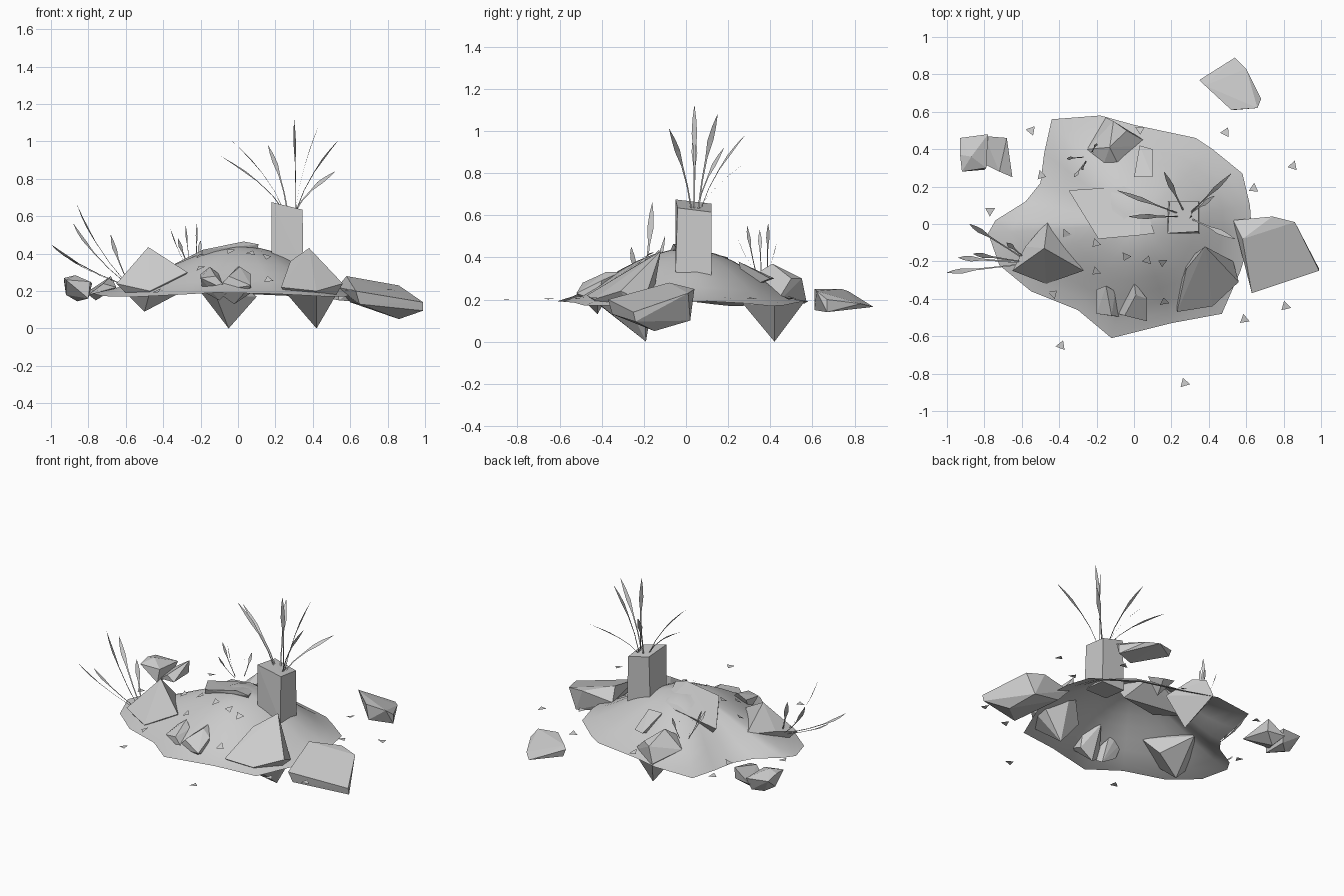
import bpy, bmesh, math, random
from mathutils import Vector
from mathutils.bvhtree import BVHTree
random.seed(4)


def finish(bm, name, smooth=False):
    me = bpy.data.meshes.new(name)
    bm.to_mesh(me)
    bm.free()
    ob = bpy.data.objects.new(name, me)
    bpy.context.collection.objects.link(ob)
    for p in me.polygons:
        p.use_smooth = smooth
    return ob


# dirt mound: outline rings rounding off towards a raised centre, open underneath
outline = [(-.44, .56), (-.18, .58), (0, .53), (.33, .46), (.42, .40), (.58, .27), (.62, .1),
           (.63, -.05), (.57, -.25), (.47, -.48), (.2, -.53), (-.12, -.61), (-.3, -.46),
           (-.55, -.36), (-.72, -.22), (-.78, -.05), (-.74, .02), (-.58, .12), (-.5, .22), (-.48, .38)]
centre = Vector((0.02, 0))
bm = bmesh.new()
n = len(outline)
top = bm.verts.new((centre.x, centre.y, .44))
prev = None
for k in range(1, 9):
    r = k / 8
    ring = []
    for i, p in enumerate(outline):
        d = Vector(p) - centre
        q = centre + d.normalized() * r * (.62 * (1 - r) + d.length * r)
        z = .18 + .26 * math.cos(math.pi / 2 * r) ** 1.4 + .012 * r * math.sin(i * 1.3)
        ring.append(bm.verts.new((q.x, q.y, z)))
    for i in range(n):
        j = (i + 1) % n
        if prev:
            bm.faces.new((prev[i], prev[j], ring[j], ring[i]))
        else:
            bm.faces.new((top, ring[j], ring[i]))
    prev = ring
bmesh.ops.recalc_face_normals(bm, faces=bm.faces)
bm.faces.ensure_lookup_table()
if bm.faces[0].normal.z < 0:
    bmesh.ops.reverse_faces(bm, faces=bm.faces)
ground = BVHTree.FromBMesh(bm)
finish(bm, "dirt_mound", True)


# faceted rocks as convex hulls of a few corner points
def rock(name, *pts):
    bm = bmesh.new()
    for p in pts:
        bm.verts.new(p)
    res = bmesh.ops.convex_hull(bm, input=bm.verts)
    junk = [v for v in res["geom_interior"] if isinstance(v, bmesh.types.BMVert)]
    bmesh.ops.delete(bm, geom=junk, context='VERTS')
    bmesh.ops.recalc_face_normals(bm, faces=bm.faces)
    return finish(bm, name)


rock("left_rock", (-.48, -.13, .435), (-.46, .02, .27), (-.65, -.25, .24), (-.27, -.25, .30),
     (-.47, -.32, .2), (-.5, -.2, .09), (-.58, -.12, .27), (-.33, -.15, .18))
rock("right_front_rock", (.38, -.12, .43), (.28, -.24, .36), (.23, -.47, .22), (.23, -.36, .22),
     (.56, -.31, .24), (.42, -.44, .2), (.42, -.19, 0), (.53, -.2, .19), (.27, -.2, .18))
rock("back_rock", (-.13, .41, .37), (-.11, .55, .30), (-.04, .5, .3), (-.08, .31, .31),
     (-.17, .30, .29), (-.25, .40, .26), (-.05, .42, 0), (.1, .42, .17), (-.15, .57, .2), (-.12, .27, .18))
rock("right_slab_rock", (.53, .02, .22), (.58, -.08, .28), (.74, .04, .25), (.86, .01, .23),
     (.99, -.25, .14), (.63, -.37, .2), (.65, -.35, .13), (.86, -.15, .05), (.99, -.24, .095),
     (.8, .02, .1), (.6, 0, .14))
rock("far_back_rock", (.35, .77, .24), (.54, .89, .165), (.6, .83, .18), (.68, .67, .2),
     (.66, .62, .24), (.54, .61, .15), (.38, .74, .25), (.52, .61, .25), (.68, .67, .14), (.37, .77, .19))
rock("far_left_rock_block", (-.93, .46, .25), (-.78, .48, .24), (-.93, .37, .27), (-.92, .28, .26),
     (-.87, .36, .285), (-.79, .30, .25), (-.92, .37, .18), (-.8, .29, .16), (-.8, .45, .16),
     (-.86, .40, .145))
rock("far_left_rock_wedge", (-.8, .47, .20), (-.68, .46, .28), (-.65, .25, .22), (-.8, .32, .18),
     (-.72, .28, .24), (-.76, .40, .15), (-.68, .45, .2))
rock("front_rock_left", (-.2, -.35, .29), (-.15, -.33, .33), (-.12, -.49, .28), (-.2, -.48, .27),
     (-.05, -.50, .2), (-.1, -.42, .15), (-.1, -.36, .29), (-.19, -.4, .2))
rock("front_rock_right", (0, -.31, .33), (.01, -.38, .33), (.07, -.52, .23), (-.05, -.49, .28),
     (.07, -.4, .29), (-.12, -.47, .2), (-.02, -.42, .13), (.07, -.42, .19))
rock("top_slab", (-.35, .18, .34), (-.05, .2, .40), (.04, .16, .41), (.11, -.05, .45), (.03, -.06, .465),
     (-.19, -.08, .42), (-.2, -.06, .36), (-.3, .15, .29), (.08, 0, .35))
rock("top_small_slab", (0, .25, .38), (.03, .42, .30), (.1, .4, .30), (.1, .25, .38), (.05, .28, .25))

# square stump with a slanted top
rock("stump", (.18, -.05, .675), (.345, -.04, .635), (.345, .12, .615), (.19, .12, .655),
     (.18, -.05, .33), (.35, -.05, .33), (.35, .12, .31), (.18, .12, .31))


# plants: thin bent stalks with a small leaf near the tip
def plant(name, base, tips, width, bend):
    bm = bmesh.new()
    for i, tip in enumerate(tips):
        tip = Vector(tip)
        out = Vector((tip.x - base[0], tip.y - base[1], 0))
        b = Vector(base) + out.normalized() * .03
        d = tip - b
        mid = b + Vector((d.x * bend, d.y * bend, d.z * .5))
        a = math.atan2(d.y, d.x) + 1.57 + random.uniform(-.7, .7)
        side = Vector((math.cos(a), math.sin(a), .2)).normalized()
        pairs = []
        for t, w in ((0, .3), (.3, .25), (.55, .35), (.73, 1), (.87, .7), (1, .05)):
            c = b * (1 - t) ** 2 + mid * 2 * t * (1 - t) + tip * t * t
            pairs.append([bm.verts.new(c + side * width * w * s) for s in (-.5, .5)])
        for p, q in zip(pairs, pairs[1:]):
            bm.faces.new((p[0], p[1], q[1], q[0]))
    finish(bm, name)


plant("stump_leaves", (.28, .04, .62),
      [(-.03, .04, 1.0), (-.09, .18, .92), (.16, .28, .98), (.30, .04, 1.12), (.43, .15, 1.08),
       (.54, -.08, 1.01), (.52, .27, .84)], .03, .25)
plant("left_leaves", (-.55, -.21, .22),
      [(-1.0, -.26, .45), (-.86, -.16, .66), (-.88, 0, .56), (-.94, -.18, .40), (-.68, -.1, .5)], .03, .7)
plant("back_leaves", (-.24, .36, .32),
      [(-.36, .35, .53), (-.28, .29, .55), (-.22, .39, .56), (-.2, .43, .47), (-.32, .25, .48)], .02, .65)

# scattered triangular chips lying on the mound and around it
chips = [(-.55, .5), (-.49, .26), (.03, .5), (.49, .49), (.85, .31), (.64, .19), (-.77, .07),
         (-.36, -.05), (-.2, -.1), (-.04, -.17), (.07, -.19), (.15, -.2), (-.36, -.23), (-.2, -.25),
         (-.43, -.37), (.16, -.41), (.81, -.44), (.59, -.51), (-.39, -.65), (.27, -.85)]
bm = bmesh.new()
for x, y in chips:
    hit, normal = ground.ray_cast(Vector((x, y, 2)), Vector((0, 0, -1)))[:2]
    spot = hit + normal * .012 if hit else Vector((x, y, .205))
    turn = Vector((0, 0, 1)).rotation_difference(normal if hit else Vector((0, 0, 1)))
    a = random.uniform(0, 6.28)
    bm.faces.new([bm.verts.new(spot + turn @ Vector((.03 * math.cos(a + k * 2.094),
                  .03 * math.sin(a + k * 2.094), random.uniform(-.006, .006)))) for k in range(3)])
finish(bm, "stone_chips")
